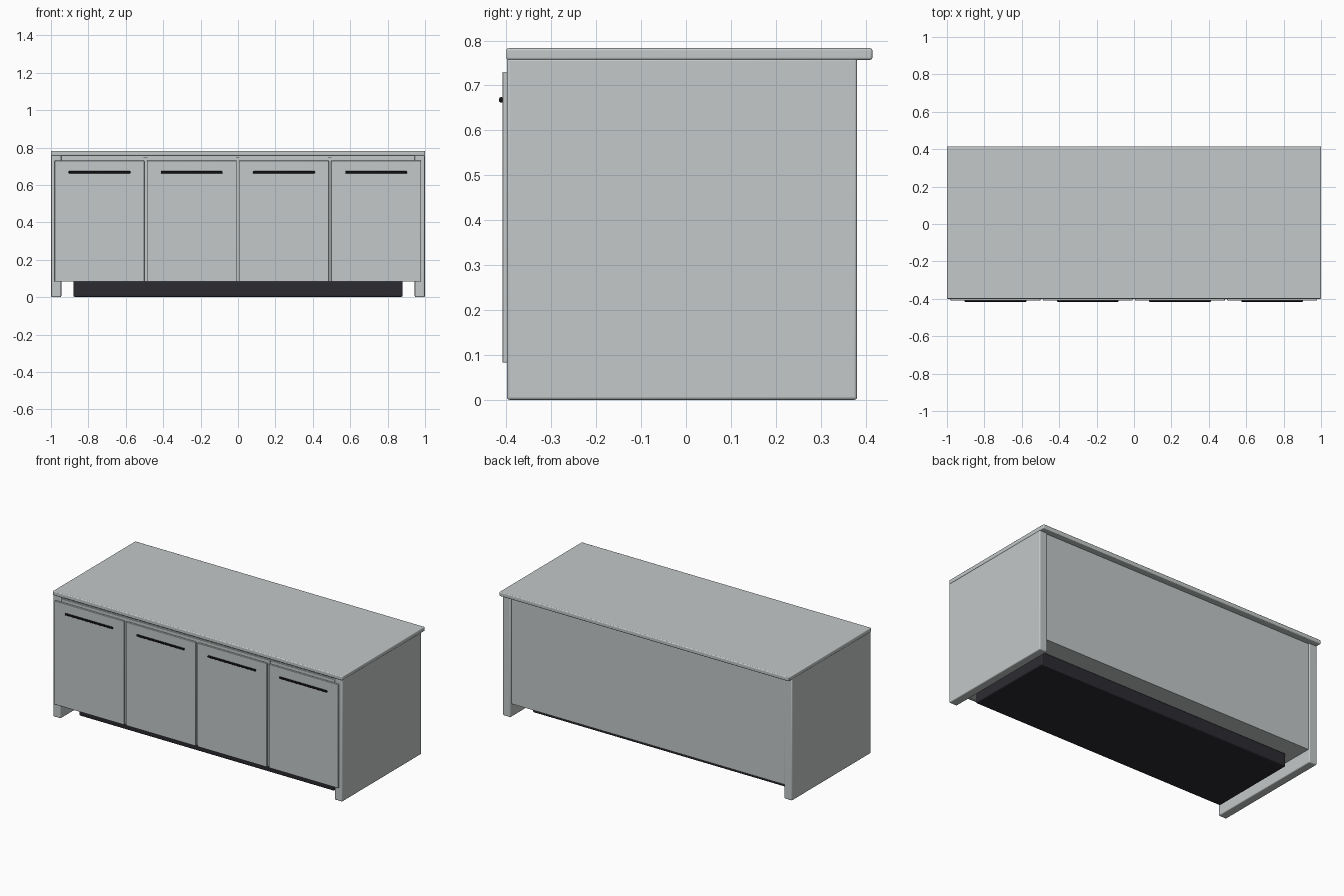
import bpy

if "Cube" in bpy.data.objects:
    bpy.data.objects.remove(bpy.data.objects["Cube"])


def material(name, rgb):
    m = bpy.data.materials.new(name)
    m.diffuse_color = (*rgb, 1)
    m.use_nodes = True
    m.node_tree.nodes["Principled BSDF"].inputs["Base Color"].default_value = m.diffuse_color
    return m


GREY = material("light_grey", (0.55, 0.58, 0.58))
DARK = material("charcoal", (0.024, 0.024, 0.031))
BLACK = material("black", (0.008, 0.008, 0.01))


def box(name, x, y, z, mat, bevel=0.0, segments=2):
    """Box from (min, max) ranges with optional rounded edges."""
    bpy.ops.mesh.primitive_cube_add(
        size=1, location=[(a + b) / 2 for a, b in (x, y, z)])
    ob = bpy.context.object
    ob.name = name
    ob.scale = [b - a for a, b in (x, y, z)]
    bpy.ops.object.transform_apply(location=False, rotation=False, scale=True)
    ob.data.materials.append(mat)
    if bevel:
        mod = ob.modifiers.new("rounded_edges", 'BEVEL')
        mod.width = bevel
        mod.segments = segments
    bpy.ops.object.shade_smooth_by_angle()
    return ob


# Countertop overhanging at the back
box("countertop", (-1, 1), (-0.40, 0.415), (0.757, 0.783), GREY, 0.005, 3)

# Side panels reaching the floor as feet
for side, name in ((-1, "left"), (1, "right")):
    xs = sorted((side * 0.945, side * 0.999))
    box(name + "_side_panel", xs, (-0.399, 0.381), (0, 0.76), GREY, 0.006, 3)

# Cabinet body, slightly recessed between the side panels
box("carcass", (-0.95, 0.95), (-0.388, 0.373), (0.083, 0.758), GREY)

# Front frame: top rail, bottom rail and dividers
box("top_rail", (-0.945, 0.945), (-0.395, -0.38), (0.715, 0.748), GREY, 0.002)
box("bottom_rail", (-0.945, 0.945), (-0.395, -0.38), (0.083, 0.10), GREY, 0.002)
for i in range(3):
    cx = (i - 1) * 0.493 - 0.002
    box(f"divider_{i + 1}", (cx - 0.01, cx + 0.01), (-0.398, -0.38),
        (0.09, 0.75), GREY)

# Doors with slim bar handles
for i in range(4):
    cx = (i - 1.5) * 0.493 - 0.001
    box(f"door_{i + 1}", (cx - 0.24, cx + 0.24), (-0.409, -0.397),
        (0.083, 0.73), GREY, 0.002)
    box(f"handle_{i + 1}", (cx - 0.165, cx + 0.165), (-0.416, -0.407),
        (0.662, 0.674), BLACK, 0.003)

# Recessed plinth
box("plinth", (-0.88, 0.88), (-0.31, 0.255), (0.002, 0.085), DARK, 0.006)
